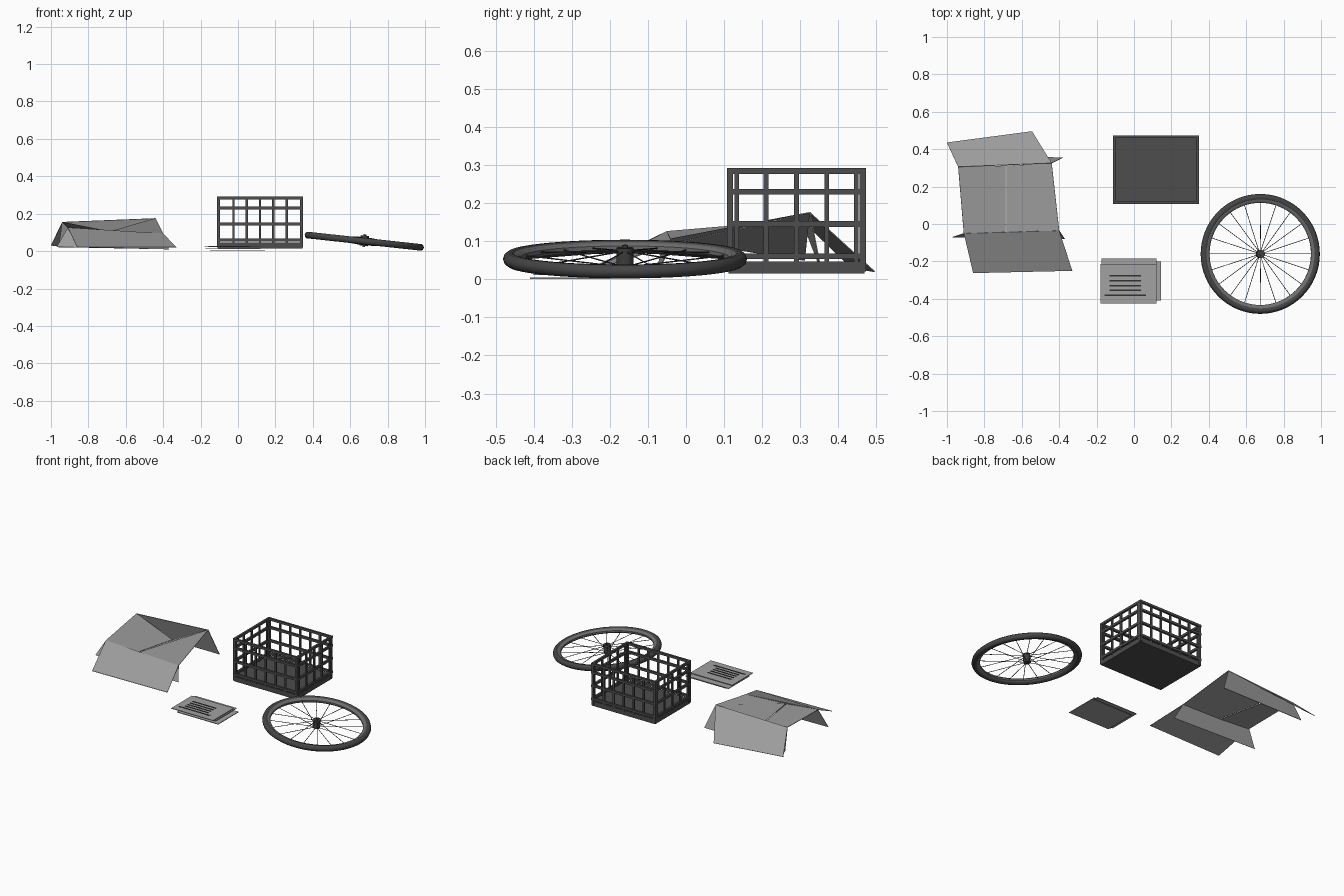
import bpy, bmesh, math
from mathutils import Vector, Matrix

if "Cube" in bpy.data.objects:
    bpy.data.objects.remove(bpy.data.objects["Cube"])


def material(name, value):
    m = bpy.data.materials.new(name)
    m.diffuse_color = (value, value, value, 1)
    m.use_nodes = True
    m.node_tree.nodes["Principled BSDF"].inputs["Base Color"].default_value = m.diffuse_color
    return m


CARD = material("cardboard grey", 0.34)
PAPER = material("paper grey", 0.36)
INK = material("ink", 0.03)
PLASTIC = material("dark plastic", 0.075)
RUBBER = material("rubber", 0.06)
METAL = material("rim metal", 0.16)
STEEL = material("dark steel", 0.05)


def finish(bm, name, mat, smooth=False):
    bmesh.ops.recalc_face_normals(bm, faces=bm.faces)
    me = bpy.data.meshes.new(name)
    bm.to_mesh(me)
    bm.free()
    me.materials.append(mat)
    ob = bpy.data.objects.new(name, me)
    bpy.context.collection.objects.link(ob)
    if smooth:
        bpy.context.view_layer.objects.active = ob
        bpy.ops.object.select_all(action='DESELECT')
        ob.select_set(True)
        bpy.ops.object.shade_smooth_by_angle(angle=math.radians(40))
    return ob


def add_box(bm, lo, hi):
    lo, hi = Vector(lo), Vector(hi)
    m = Matrix.Translation((lo + hi) / 2) @ Matrix.Diagonal((*(hi - lo), 1))
    bmesh.ops.create_cube(bm, size=1, matrix=m)


def add_rod(bm, a, b, r, sides):
    a, b = Vector(a), Vector(b)
    rot = (b - a).to_track_quat('Z', 'Y').to_matrix().to_4x4()
    bmesh.ops.create_cone(bm, cap_ends=True, segments=sides, radius1=r, radius2=r,
                          depth=(b - a).length, matrix=Matrix.Translation((a + b) / 2) @ rot)


def add_ring(bm, profile, segments):
    """Closed (radius, z) profile swept round the z axis."""
    rows = []
    for i in range(segments):
        t = 2 * math.pi * i / segments
        rows.append([bm.verts.new((r * math.cos(t), r * math.sin(t), z)) for r, z in profile])
    n = len(profile)
    for i in range(segments):
        p, q = rows[i], rows[(i + 1) % segments]
        for j in range(n):
            k = (j + 1) % n
            bm.faces.new((p[j], q[j], q[k], p[k]))


# --- Crate: floor slab plus a grid of bars on each wall ---
X0, X1, Y0, Y1 = -0.112, 0.348, 0.107, 0.473
T = 0.013
bm = bmesh.new()
add_box(bm, (X0 + .004, Y0 + .004, .015), (X1 - .004, Y1 - .004, .046))
finish(bm, "crate_floor", PLASTIC)

bm = bmesh.new()
for z in (.06, .145, .23, .284):
    for y in (Y0, Y1 - T):
        add_box(bm, (X0, y, z - .0075), (X1, y + T, z + .0075))
    for x in (X0, X1 - T):
        add_box(bm, (x, Y0, z - .0075), (x + T, Y1, z + .0075))
finish(bm, "crate_rails", PLASTIC)

bm = bmesh.new()
for x in (-.024, .047, .118, .189, .260):
    for y in (Y0 + .002, Y1 - T + .002):
        add_box(bm, (x - .006, y, .04), (x + .006, y + .009, .286))
for y in (.133, .21, .29, .37, .447):
    for x in (X0 + .002, X1 - T + .002):
        add_box(bm, (x, y - .006, .04), (x + .009, y + .006, .286))
finish(bm, "crate_slats", PLASTIC)

bm = bmesh.new()
for x in (X0 + .001, X1 - .017):
    for y in (Y0 + .001, Y1 - .017):
        add_box(bm, (x, y, .02), (x + .016, y + .016, .29))
finish(bm, "crate_posts", PLASTIC)

# --- Wheel lying on its side, slightly tilted ---
POSE = Matrix.Translation((.675, -.16, .053)) @ Matrix.Rotation(math.asin(.108), 4, 'Y')
wheel = []
bm = bmesh.new()
add_ring(bm, [(.302 + .0185 * math.cos(a * math.pi / 5), .0185 * math.sin(a * math.pi / 5))
              for a in range(10)], 64)
wheel.append(finish(bm, "tyre", RUBBER, True))

bm = bmesh.new()
add_ring(bm, [(.291, .014), (.280, .012), (.273, .005), (.273, -.005), (.280, -.012), (.291, -.014)], 64)
wheel.append(finish(bm, "wheel_rim", METAL, True))

bm = bmesh.new()
for i in range(20):
    t = 2 * math.pi * i / 20
    side = .02 if i % 2 else -.02
    c, s = math.cos(t), math.sin(t)
    add_rod(bm, (.018 * c, .018 * s, side), (.276 * c, .276 * s, 0), .0018, 6)
wheel.append(finish(bm, "spokes", STEEL))

bm = bmesh.new()
add_rod(bm, (0, 0, -.025), (0, 0, .03), .022, 20)
add_rod(bm, (0, 0, -.03), (0, 0, .037), .008, 12)
wheel.append(finish(bm, "hub", STEEL, True))
for ob in wheel:
    ob.matrix_world = POSE

# --- Collapsed cardboard box: sagging top, two outer flaps, two inner walls ---
BL, BR = (-.94, .305, .155), (-.44, .325, .175)
FL, FR = (-.91, -.05, .125), (-.40, -.035, .093)
panels = {
    "box_left_panel": (BL, FL, (-.688, -.043, .105), (-.688, .312, .05)),
    "box_right_panel": (BR, (-.682, .312, .05), (-.682, -.043, .105), FR),
    "box_back_flap": (BL, BR, (-.545, .495, .02), (-1, .435, .03)),
    "box_front_flap": (FL, (-.86, -.262, .022), (-.33, -.25, .02), FR),
    "box_back_wall": (BL, (-.96, .36, .02), (-.38, .355, .022), BR),
    "box_front_wall": (FL, FR, (-.37, -.08, .01), (-.97, -.07, .022)),
}
for name, corners in panels.items():
    bm = bmesh.new()
    bm.faces.new([bm.verts.new(c) for c in corners])
    ob = finish(bm, name, CARD)
    mod = ob.modifiers.new("thickness", 'SOLIDIFY')
    mod.thickness = .003
    mod.offset = 0

# --- Loose sheets of paper with printed rules on the top one ---
for name, x0, x1, y0, y1, z in (("bottom_sheet", -.15, .145, -.41, -.20, 0),
                                ("middle_sheet", -.175, .12, -.40, -.185, .011),
                                ("top_sheet", -.18, .12, -.425, -.215, .022)):
    bm = bmesh.new()
    add_box(bm, (x0, y0, z), (x1, y1, z + .004))
    finish(bm, name, PAPER)

bm = bmesh.new()
for y in (-.277, -.304, -.329, -.354, -.38):
    x0, x1 = (-.157, .065) if y < -.36 else (-.13, .037)
    add_box(bm, (x0, y - .004, .0255), (x1, y + .004, .028))
finish(bm, "printed_rules", INK)
